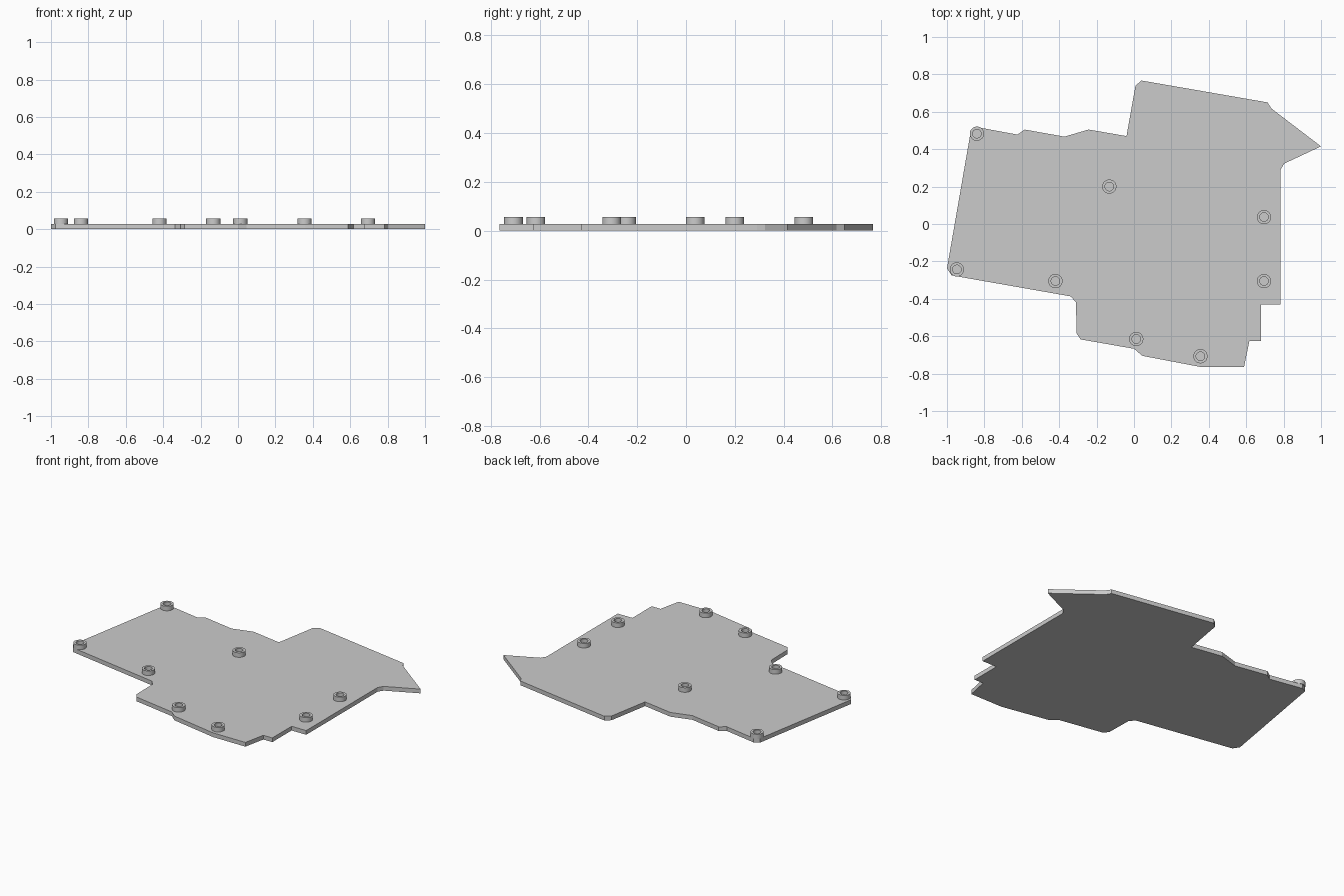
import bpy
import bmesh
from math import cos, sin, tau

cube = bpy.data.objects.get("Cube")
if cube:
    bpy.data.objects.remove(cube, do_unlink=True)

PLATE_TOP, BOSS_TOP = 0.027, 0.056
OUTER, INNER, SIDES = 0.038, 0.023, 32

grey = bpy.data.materials.new("light_grey")
grey.use_nodes = True
grey.diffuse_color = (0.6, 0.6, 0.6, 1)
grey.node_tree.nodes["Principled BSDF"].inputs["Base Color"].default_value = (0.6, 0.6, 0.6, 1)


def make_object(name, bm):
    bmesh.ops.recalc_face_normals(bm, faces=bm.faces)
    mesh = bpy.data.meshes.new(name)
    bm.to_mesh(mesh)
    bm.free()
    mesh.materials.append(grey)
    obj = bpy.data.objects.new(name, mesh)
    bpy.context.collection.objects.link(obj)
    return obj


# Base plate: outline extruded upward
outline = [
    (0.04, 0.767), (0.714, 0.65), (0.735, 0.617), (1, 0.415),
    (0.803, 0.323), (0.783, 0.29), (0.783, -0.43), (0.68, -0.43),
    (0.68, -0.625), (0.617, -0.625), (0.588, -0.765), (0.36, -0.765),
    (0.045, -0.705), (0, -0.667), (-0.285, -0.617), (-0.307, -0.585),
    (-0.31, -0.42), (-0.338, -0.387), (-0.975, -0.275), (-1, -0.238),
    (-0.872, 0.5), (-0.84, 0.518), (-0.623, 0.478), (-0.585, 0.505),
    (-0.372, 0.467), (-0.243, 0.505), (-0.04, 0.47), (0.008, 0.74),
]
bm = bmesh.new()
base = bm.faces.new([bm.verts.new((x, y, 0)) for x, y in outline])
side = bmesh.ops.extrude_face_region(bm, geom=[base], use_keep_orig=True)
top = [v for v in side["geom"] if isinstance(v, bmesh.types.BMVert)]
bmesh.ops.translate(bm, verts=top, vec=(0, 0, PLATE_TOP))
make_object("base_plate", bm)


# Standoffs: hollow rings on the plate
def standoff(name, x, y):
    bm = bmesh.new()
    profile = [(OUTER, PLATE_TOP), (OUTER, BOSS_TOP), (INNER, BOSS_TOP), (INNER, PLATE_TOP)]
    rings = [[bm.verts.new((x + r * cos(tau * i / SIDES), y + r * sin(tau * i / SIDES), z))
              for i in range(SIDES)] for r, z in profile]
    for a, b in zip(rings, rings[1:] + rings[:1]):
        for i in range(SIDES):
            j = (i + 1) % SIDES
            bm.faces.new((a[i], a[j], b[j], b[i]))
    obj = make_object(name, bm)
    bpy.ops.object.select_all(action="DESELECT")
    obj.select_set(True)
    bpy.context.view_layer.objects.active = obj
    bpy.ops.object.shade_smooth_by_angle()


for name, x, y in [
    ("back_right", -0.84, 0.483), ("back_middle", -0.132, 0.2),
    ("left_upper", 0.695, 0.037), ("left_lower", 0.695, -0.305),
    ("right", -0.947, -0.243), ("right_inner", -0.42, -0.305),
    ("front_middle", 0.012, -0.615), ("front_left", 0.355, -0.707),
]:
    standoff("standoff_" + name, x, y)
